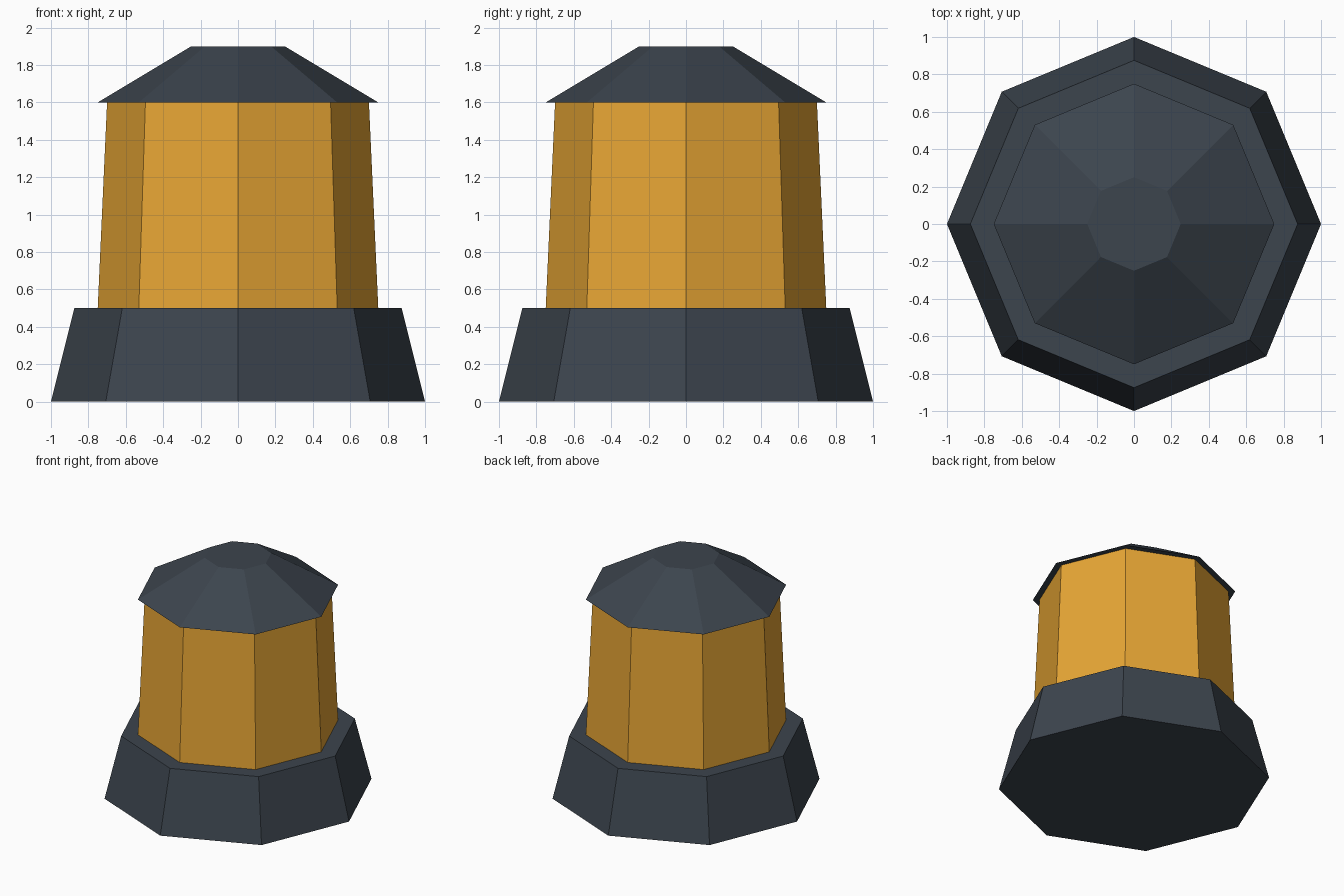
import bpy

if "Cube" in bpy.data.objects:
    bpy.data.objects.remove(bpy.data.objects["Cube"])

SIDES = 8


def material(name, color):
    mat = bpy.data.materials.new(name)
    mat.diffuse_color = color
    mat.use_nodes = True
    mat.node_tree.nodes["Principled BSDF"].inputs["Base Color"].default_value = mat.diffuse_color
    return mat


def frustum(name, r_bottom, r_top, z_bottom, z_top, mat):
    """Flat-sided tapered octagon with corners on the x and y axes."""
    bpy.ops.mesh.primitive_cone_add(
        vertices=SIDES, radius1=r_bottom, radius2=r_top,
        depth=z_top - z_bottom, location=(0, 0, (z_bottom + z_top) / 2))
    obj = bpy.context.object
    obj.name = name
    obj.data.materials.append(mat)
    return obj


slate = material("slate", (0.045, 0.058, 0.075, 1))
amber = material("amber", (0.80, 0.38, 0.035, 1))

# Wide foot, glowing body, overhanging cap
frustum("base", 1.0, 0.875, 0.0, 0.5, slate)
frustum("lamp_body", 0.75, 0.70, 0.5, 1.6, amber)
frustum("cap", 0.75, 0.25, 1.6, 1.9, slate)
